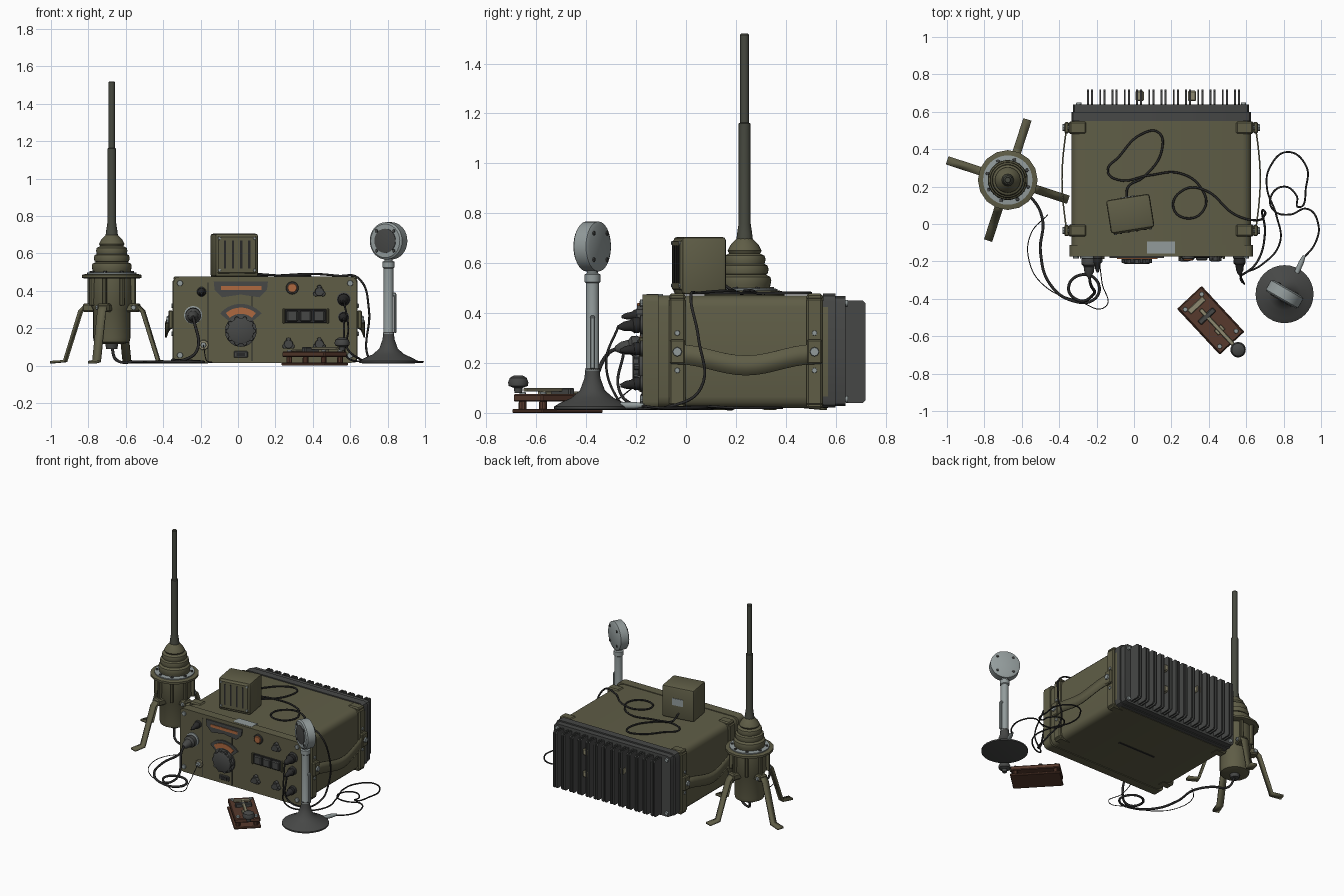
import bpy, bmesh, math
from mathutils import Matrix, Vector

if "Cube" in bpy.data.objects:
    bpy.data.objects.remove(bpy.data.objects["Cube"])


def material(name, *rgb):
    m = bpy.data.materials.new(name)
    m.use_nodes = True
    m.diffuse_color = (*rgb, 1)
    m.node_tree.nodes["Principled BSDF"].inputs["Base Color"].default_value = (*rgb, 1)
    return m


OLIVE = material("olive paint", .115, .11, .062)
DARK = material("dark grey metal", .062, .064, .062)
BLACK = material("black rubber", .022, .022, .022)
GREY = material("light grey metal", .29, .33, .33)
ORANGE = material("orange lamp", .42, .14, .05)
WOOD = material("brown wood", .095, .042, .026)
BRASS = material("pale brass", .27, .25, .16)
MAST = material("mast green grey", .062, .066, .05)


def finish(name, bm, mat):
    bmesh.ops.recalc_face_normals(bm, faces=bm.faces)
    me = bpy.data.meshes.new(name)
    bm.to_mesh(me)
    bm.free()
    me.shade_smooth()
    me.set_sharp_from_angle(angle=math.radians(35))
    me.materials.append(mat)
    ob = bpy.data.objects.new(name, me)
    bpy.context.collection.objects.link(ob)
    return ob


def box(name, loc, size, mat, bevel=0, seg=1, axis=None):
    bm = bmesh.new()
    bmesh.ops.create_cube(bm, size=1, matrix=Matrix.Translation(loc) @ Matrix.Diagonal((*size, 1)))
    if bevel:
        edges = [e for e in bm.edges if axis is None or
                 abs((e.verts[0].co - e.verts[1].co).normalized()[axis]) > .9]
        bmesh.ops.bevel(bm, geom=edges, offset=bevel, segments=seg, profile=.5, affect='EDGES')
    return finish(name, bm, mat)


def lathe(name, profile, mat, loc=(0, 0, 0), toward=(0, 0, 1), sides=32):
    # revolve (radius, height) pairs around an axis pointing toward a direction
    bm = bmesh.new()
    rings = [[bm.verts.new((r * math.cos(i * math.tau / sides), r * math.sin(i * math.tau / sides), h))
              for i in range(sides)] for r, h in profile]
    for a, b in zip(rings, rings[1:]):
        for i in range(sides):
            j = (i + 1) % sides
            bm.faces.new((a[i], a[j], b[j], b[i]))
    bm.faces.new(rings[0])
    bm.faces.new(rings[-1])
    spin = Vector((0, 0, 1)).rotation_difference(Vector(toward)).to_matrix().to_4x4()
    bm.transform(Matrix.Translation(loc) @ spin)
    return finish(name, bm, mat)


def disc(name, loc, r, h, mat, toward=(0, -1, 0), sides=24):
    return lathe(name, [(r, 0), (r, h * .8), (r * .9, h)], mat, loc, toward, sides)


def strip(name, pts, offset, thick, mat):
    # ribbon: path points widened by an offset vector, then thickened
    bm = bmesh.new()
    o = Vector(offset) / 2
    pairs = [(bm.verts.new(Vector(p) - o), bm.verts.new(Vector(p) + o)) for p in pts]
    for a, b in zip(pairs, pairs[1:]):
        bm.faces.new((a[0], a[1], b[1], b[0]))
    ob = finish(name, bm, mat)
    mod = ob.modifiers.new("thickness", 'SOLIDIFY')
    mod.thickness, mod.offset = thick, 0
    return ob


def plate(name, pts, mat, thick=.008, y=-.175):
    # flat outline in x and z standing on the front panel
    bm = bmesh.new()
    f = bm.faces.new([bm.verts.new((x, y, z)) for x, z in pts])
    ext = bmesh.ops.extrude_face_region(bm, geom=[f])["geom"]
    bmesh.ops.translate(bm, vec=(0, -thick, 0), verts=[v for v in ext if isinstance(v, bmesh.types.BMVert)])
    return finish(name, bm, mat)


def arc(x, z, r0, r1, a0, a1, n=14):
    ang = [math.radians(a0 + (a1 - a0) * i / n) for i in range(n + 1)]
    return ([(x + r1 * math.cos(a), z + r1 * math.sin(a)) for a in ang] +
            [(x + r0 * math.cos(a), z + r0 * math.sin(a)) for a in reversed(ang)])


def cable(name, pts, r=.006, mat=BLACK):
    cu = bpy.data.curves.new(name, 'CURVE')
    cu.dimensions, cu.bevel_depth, cu.bevel_resolution, cu.resolution_u = '3D', r, 2, 8
    sp = cu.splines.new('BEZIER')
    sp.bezier_points.add(len(pts) - 1)
    for b, p in zip(sp.bezier_points, pts):
        b.co, b.handle_left_type, b.handle_right_type = p, 'AUTO', 'AUTO'
    cu.materials.append(mat)
    ob = bpy.data.objects.new(name, cu)
    bpy.context.collection.objects.link(ob)


def place(obs, loc, degrees):
    for ob in obs:
        ob.data.transform(Matrix.Translation(loc) @ Matrix.Rotation(math.radians(degrees), 4, 'Z'))


# Radio case
CX, FRONT = .145, -.175
box("radio_case", (CX, .22, .245), (.96, .7, .45), OLIVE, .045, 3, 1)
box("front_bezel", (CX, -.143, .245), (.98, .064, .46), OLIVE, .03, 3, 1)
box("rear_collar", (CX, .575, .25), (.96, .05, .455), DARK, .03, 2, 1)
box("heatsink_plate", (CX, .617, .248), (.94, .045, .44), DARK, .025, 2, 1)
box("top_label", (CX, -.125, .473), (.15, .065, .007), GREY)
box("bottom_slot", (CX, .2, .019), (.3, .012, .006), BLACK)
for i in range(13):
    for d in (-.011, .011):
        box("heatsink_fin", (-.235 + i * .0655 + d, .675, .245), (.01, .09, .41), DARK, .012, 1, 0)
for x, z in ((.03, .3), (.31, .2), (.31, .36)):
    box("fin_bracket", (x, .685, z), (.045, .055, .045), BRASS, .006)
for sx in (-1, 1):
    for z in (.055, .44):
        disc("bezel_screw", (CX + sx * .455, FRONT, z), .016, .01, GREY, sides=10)
        disc("rear_screw", (CX + sx * .44, .63, z), .014, .02, GREY, (0, 1, 0), 10)
    side = CX + sx * .48
    for y in (-.035, .515):
        box("side_band", (side, y, .245), (.03, .065, .43), OLIVE, .008)
        for z in (.03, .465):
            box("corner_bracket", (side - sx * .035, y, z), (.09, .065, .025), OLIVE, .008)
        box("handle_mount", (side + sx * .025, y, .245), (.025, .06, .1), OLIVE, .006)
        disc("handle_bolt", (side + sx * .035, y, .245), .019, .013, GREY, (sx, 0, 0), 8)
        for z in (.17, .32):
            disc("mount_screw", (side + sx * .013, y, z), .011, .008, GREY, (sx, 0, 0), 8)
    bow = [i / 14 for i in range(15)]
    strip("carry_strap", [(side + sx * (.025 + .025 * math.sin(math.pi * t)), -.035 + .55 * t,
                           .235 - .045 * math.sin(math.pi * t) ** 2) for t in bow], (0, 0, .08), .008, OLIVE)

# Front panel dial and tuning knob
DX, DZ = .015, .185
plate("display_plate", [(-.13, .45), (.16, .45), (.155, .405), (.115, .365), (.015, .38), (-.085, .365),
                        (-.125, .405)], DARK)
plate("display_strip", [(-.09, .425), (.125, .425), (.125, .405), (-.09, .405)], ORANGE, .012)
plate("dial_window", arc(DX, DZ, .07, .145, 40, 140), DARK)
plate("dial_scale", arc(DX, DZ, .092, .125, 50, 130), ORANGE, .012)
lathe("tuning_knob", [(.085, 0), (.085, .012), (.07, .016), (.07, .035), (.06, .04)], DARK,
      (DX, FRONT, DZ), (0, -1, 0), 20)
for i in range(10):
    a = i * math.tau / 10
    disc("knob_grip", (DX + .068 * math.cos(a), FRONT, DZ + .068 * math.sin(a)), .013, .034, DARK, sides=8)
box("counter_window", (DX, FRONT, .06), (.075, .014, .035), DARK, .004)
box("counter_glass", (DX, FRONT - .006, .06), (.045, .008, .016), BLACK)
box("panel_seam", (.075, FRONT, .235), (.005, .006, .42), BLACK)
box("panel_seam", (-.16, FRONT, .235), (.005, .006, .42), BLACK)

# Front panel controls
disc("lamp_ring", (.29, FRONT, .415), .034, .012, DARK)
disc("lamp", (.29, FRONT - .005, .415), .025, .016, ORANGE)
for x, z in ((.435, .395), (.27, .115), (.435, .115)):
    disc("selector_base", (x, FRONT, z), .024, .025, DARK)
    for k in range(3):
        a = math.radians(90 + 120 * k)
        disc("selector_lobe", (x + .022 * math.cos(a), FRONT, z + .022 * math.sin(a)), .014, .022, DARK, sides=10)
box("button_frame", (.362, FRONT, .265), (.225, .012, .075), BLACK, .004)
for i in range(3):
    box("push_button", (.29 + i * .072, FRONT - .01, .265), (.06, .022, .06), DARK, .006)
for x in (.245, .48):
    box("button_guard", (x, FRONT, .265), (.012, .025, .08), OLIVE, .004)
disc("ground_post", (-.185, FRONT, .11), .028, .012, BRASS, sides=10)
disc("ground_nut", (-.185, FRONT - .01, .11), .016, .02, GREY, sides=6)

# Plugs
PLUG = [(.75, 0), (1, .02), (1, .045), (.7, .06), (.6, .095), (.25, .125)]
for x, z, s in ((-.24, .27, .042), (.565, .355, .032), (.565, .26, .026), (.565, .12, .026), (-.195, .395, .022)):
    disc("socket", (x, FRONT, z), s * 1.15, .01, GREY if s > .04 else DARK)
    lathe("plug", [(r * s, h * (.55 + 13 * s) * .8) for r, h in PLUG], BLACK if s < .04 else DARK,
          (x, FRONT, z), (0, -1, -.12), 16)

# Loudspeaker box on the case
parts = [box("speaker_box", (0, 0, .59), (.235, .18, .23), OLIVE, .014, 2),
         box("speaker_front", (0, -.085, .592), (.215, .022, .205), OLIVE, .008),
         box("speaker_label", (0, .091, .6), (.08, .006, .05), GREY)]
parts += [box("speaker_slot", (-.066 + i * .044, -.096, .595), (.012, .006, .15), BLACK) for i in range(4)]
parts += [disc("speaker_screw", (x, -.094, z), .008, .006, GREY, sides=8) for x in (-.095, .095) for z in (.51, .68)]
place(parts, (-.02, .055, 0), 9)
cable("speaker_cable", [(-.04, .14, .52), (-.03, .2, .485), (.05, .25, .48), (.15, .4, .48), (.13, .49, .48),
                        (.04, .48, .48), (-.08, .36, .48), (-.14, .28, .48), (-.08, .235, .485), (.08, .26, .49),
                        (.25, .27, .48), (.36, .19, .48), (.38, .09, .48), (.29, .03, .48), (.21, .09, .48),
                        (.27, .185, .485), (.38, .18, .49), (.54, .05, .48), (.64, .02, .47), (.7, .05, .3),
                        (.685, .06, .1), (.7, -.05, .03), (.66, -.2, .03), (.58, -.27, .1), (.565, -.25, .24)])

# Antenna
AX, AY = -.675, .235
lathe("antenna_drum", [(.06, .115), (.095, .125), (.1, .15), (.1, .3), (.115, .33), (.11, .47)], OLIVE, (AX, AY, 0), sides=24)
lathe("antenna_flange", [(.145, .465), (.16, .47), (.16, .485), (.14, .49)], OLIVE, (AX, AY, 0), sides=16)
lathe("clamp_ring", [(.132, .485), (.132, .497), (.1, .5)], GREY, (AX, AY, 0))
bellows = [(.1, .49)]
for r, z in ((.103, .53), (.092, .575), (.08, .615)):
    bellows += [(r, z - .018), (r + .004, z), (r, z + .015), (r - .018, z + .024)]
lathe("rubber_bellows", bellows + [(.068, .65), (.055, .675), (.03, .7)], OLIVE, (AX, AY, 0))
lathe("mast", [(.036, .67), (.03, .72), (.024, .76), (.024, 1.16), (.018, 1.163), (.018, 1.515), (.014, 1.52)],
      MAST, (AX, AY, 0), sides=12)
lathe("drum_socket", [(.03, .09), (.035, .12)], DARK, (AX, AY, 0), sides=12)
for k in range(8):
    a = math.radians(27 + 45 * k)
    x, y = AX + math.cos(a) * .115, AY + math.sin(a) * .115
    disc("clamp_bolt", (x, y, .495), .01, .01, DARK, (0, 0, 1), 6)
    place([box("drum_rib", (.12, 0, .395), (.03, .02, .15), OLIVE, .005)], (AX, AY, 0), 27 + 45 * k)
for k in range(4):
    legs = [strip("antenna_leg", [(.09, 0, .31), (.15, 0, .315), (.175, 0, .29), (.262, 0, .024), (.34, 0, .018)],
                  (0, .046, 0), .014, OLIVE),
            box("leg_hinge", (.12, 0, .31), (.07, .065, .045), OLIVE, .008),
            disc("hinge_pin", (.135, -.033, .31), .014, .01, GREY, sides=8)]
    place(legs, (AX, AY, 0), 72 + 90 * k)
cable("antenna_cable", [(AX, AY, .1), (-.65, .2, .03), (-.55, .14, .02), (-.49, .03, .02), (-.5, -.15, .02),
                        (-.45, -.32, .02), (-.33, -.41, .02), (-.21, -.4, .02), (-.19, -.32, .02), (-.27, -.27, .025),
                        (-.35, -.34, .03), (-.29, -.41, .03), (-.22, -.38, .08), (-.235, -.31, .24), (-.24, -.27, .26)], .008)
cable("ground_wire", [(-.46, .05, .016), (-.55, -.05, .016), (-.56, -.2, .016), (-.48, -.33, .016), (-.3, -.41, .016),
                      (-.15, -.44, .016), (-.17, -.32, .03), (-.185, -.2, .11)], .0025)

# Table microphone
MX, MY = .805, -.375
lathe("microphone_base", [(.14, .012), (.155, .015), (.155, .025), (.13, .04), (.085, .06), (.05, .09), (.032, .14), (.028, .18)],
      DARK, (MX, MY, 0))
lathe("microphone_stem", [(.03, .17), (.026, .18), (.026, .52), (.032, .525), (.032, .555), (.022, .56), (.022, .59)],
      GREY, (MX, MY, 0), sides=20)
box("talk_lever", (MX + .035, MY, .28), (.014, .02, .21), GREY, .004)
box("lever_top", (MX + .025, MY, .38), (.03, .02, .02), GREY, .004)
head = [lathe("microphone_head", [(.085, -.036), (.1, -.028), (.1, .028), (.09, .036)], GREY, (0, 0, .667), (0, -1, 0)),
        disc("microphone_mesh", (0, -.034, .667), .065, .007, DARK)]
for k in range(4):
    a = math.radians(45 + 90 * k)
    for s in (-1, 1):
        head.append(disc("head_screw", (.075 * math.cos(a), s * .033, .667 + .075 * math.sin(a)), .009, .008, DARK, (0, s, 0), 8))
place(head, (MX, MY, 0), -30)
lathe("cable_boot", [(.014, 0), (.014, .06), (.008, .1)], GREY, (.87, -.26, .03), (.4, .9, 0), 12)
cable("microphone_cable", [(.9, -.19, .03), (.97, -.1, .02), (.985, 0, .02), (.93, .08, .02), (.83, .05, .02), (.75, .07, .02),
                           (.73, .14, .02), (.8, .2, .02), (.87, .15, .02), (.88, .09, .025), (.92, .2, .02), (.92, .31, .02),
                           (.82, .385, .02), (.73, .31, .02), (.71, .2, .02), (.76, .05, .025), (.78, -.1, .02),
                           (.68, -.22, .02), (.58, -.27, .05), (.59, -.32, .2), (.565, -.27, .35)], .005)

# Telegraph key
key = [box("key_base", (0, 0, .008), (.335, .18, .016), WOOD, .004),
       box("key_board", (0, 0, .06), (.33, .17, .03), WOOD, .005),
       box("key_lever", (.05, 0, .092), (.26, .022, .014), BRASS, .003),
       box("key_bridge", (-.03, 0, .085), (.03, .11, .03), DARK, .005),
       box("key_contact", (.07, 0, .08), (.035, .05, .014), BRASS, .003),
       box("terminal_bar", (-.11, 0, .08), (.03, .11, .012), BRASS, .003),
       lathe("key_knob", [(.015, .08), (.018, .1), (.038, .108), (.041, .122), (.034, .14), (.018, .15)], DARK, (.215, 0, 0))]
for x in (-.135, .135):
    for y in (-.06, .06):
        key += [disc("key_screw", (x, y, .072), .013, .012, GREY, (0, 0, 1), 10),
                disc("key_foot", (x, y, .012), .016, .036, WOOD, (0, 0, 1), 10)]
place(key, (.41, -.515, 0), -47)
